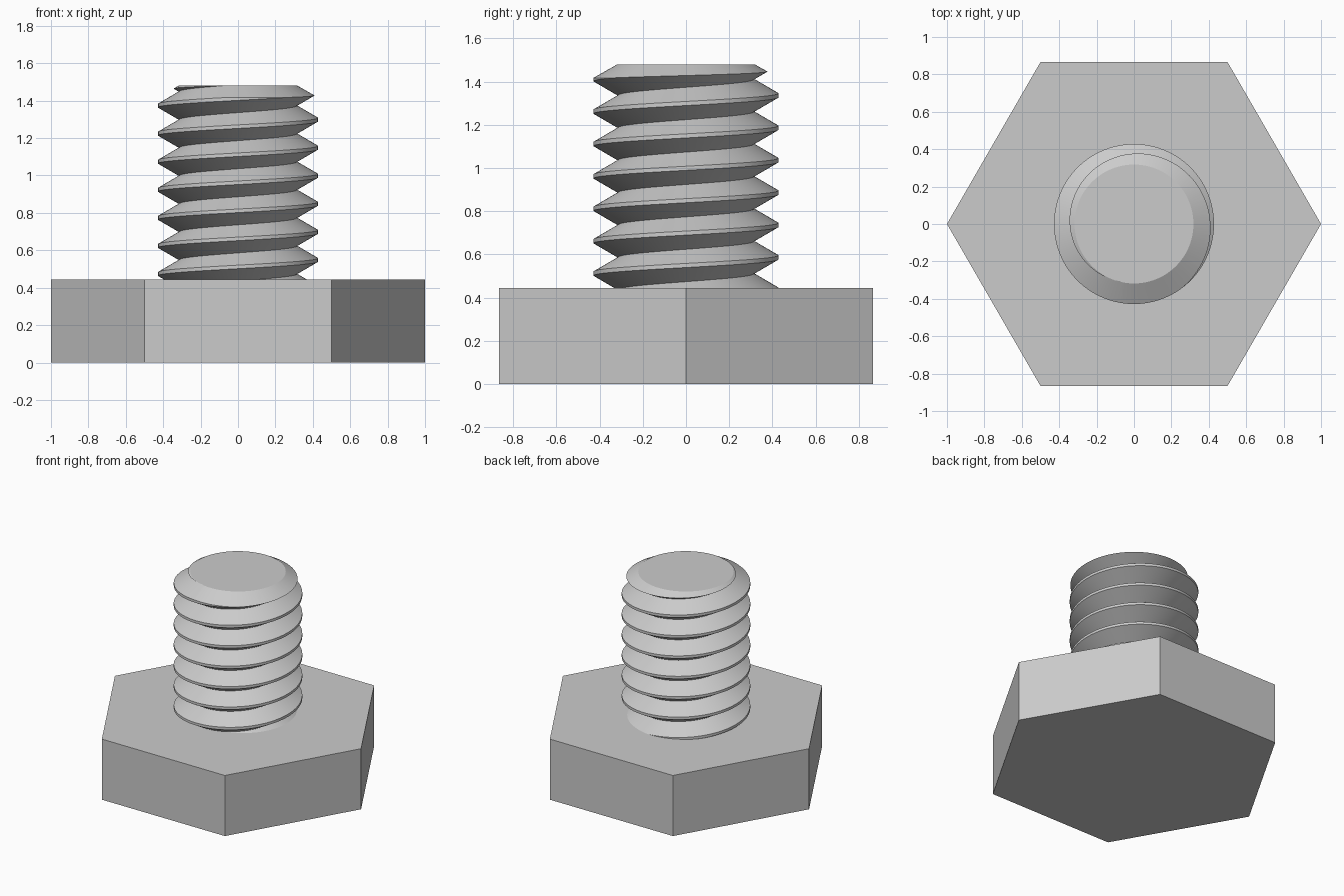
import bpy
import bmesh
from math import cos, sin, tau

default = bpy.data.objects.get("Cube")
if default:
    bpy.data.objects.remove(default, do_unlink=True)

HEAD_TOP, BOLT_TOP = 0.445, 1.48
ROOT, CREST = 0.315, 0.428      # thread radii
PITCH, CREST_FLAT = 0.15, 0.019
STEPS = 96                      # segments per turn

steel = bpy.data.materials.new("grey steel")
steel.use_nodes = True
color = (0.6, 0.6, 0.6, 1)
steel.diffuse_color = color
steel.node_tree.nodes["Principled BSDF"].inputs["Base Color"].default_value = color


def make_object(name, bm):
    bmesh.ops.recalc_face_normals(bm, faces=bm.faces[:])
    mesh = bpy.data.meshes.new(name)
    bm.to_mesh(mesh)
    bm.free()
    mesh.materials.append(steel)
    obj = bpy.data.objects.new(name, mesh)
    bpy.context.collection.objects.link(obj)
    return obj


def lathe(name, profile, sides):
    """Closed solid from (radius, height) pairs, bottom to top."""
    bm = bmesh.new()
    rings = [[bm.verts.new((r * cos(tau * i / sides), r * sin(tau * i / sides), z))
              for i in range(sides)] for r, z in profile]
    for low, high in zip(rings, rings[1:]):
        for i in range(sides):
            j = (i + 1) % sides
            bm.faces.new((low[i], low[j], high[j], high[i]))
    bm.faces.new(rings[0][::-1])
    bm.faces.new(rings[-1])
    return make_object(name, bm)


# Hexagonal head
lathe("hex_head", [(1, 0), (1, HEAD_TOP)], 6)

# Threaded shank: root and crest lines winding up one continuous helix
bm = bmesh.new()
profile = [(ROOT, -PITCH / 2), (CREST, -CREST_FLAT / 2), (CREST, CREST_FLAT / 2)]
lines = []
for k in range(10 * STEPS + 1):
    a = tau * k / STEPS
    z = 0.2485 + PITCH * k / STEPS
    lines.append([bm.verts.new((r * cos(a), r * sin(a), z + dz)) for r, dz in profile])
for k in range(9 * STEPS):
    here = lines[k] + [lines[k + STEPS][0]]
    following = lines[k + 1] + [lines[k + 1 + STEPS][0]]
    for j in range(3):
        bm.faces.new((here[j], following[j], following[j + 1], here[j + 1]))

# Trim both ends flat and cap them
for height, direction in ((HEAD_TOP - 0.01, -1), (BOLT_TOP + 0.02, 1)):
    bmesh.ops.bisect_plane(bm, geom=bm.verts[:] + bm.edges[:] + bm.faces[:],
                           plane_co=(0, 0, height), plane_no=(0, 0, direction),
                           clear_outer=True)
loose = [v for v in bm.verts if not v.link_faces]
bmesh.ops.delete(bm, geom=loose, context='VERTS')
bmesh.ops.holes_fill(bm, edges=[e for e in bm.edges if e.is_boundary], sides=0)
shank = make_object("threaded_shank", bm)

# Chamfer the tip by keeping only what lies inside a coned blank
blank = lathe("chamfer_blank", [(0.55, 0.3), (0.55, 1.3475),
                                (ROOT + 0.003, BOLT_TOP)], STEPS)
blank.hide_render = True
cut = shank.modifiers.new("tip_chamfer", 'BOOLEAN')
cut.operation = 'INTERSECT'
cut.solver = 'EXACT'
cut.object = blank

bpy.ops.object.select_all(action='DESELECT')
shank.select_set(True)
bpy.context.view_layer.objects.active = shank
bpy.ops.object.modifier_apply(modifier=cut.name)
bpy.data.objects.remove(blank, do_unlink=True)
bpy.ops.object.shade_smooth_by_angle(angle=0.5)
